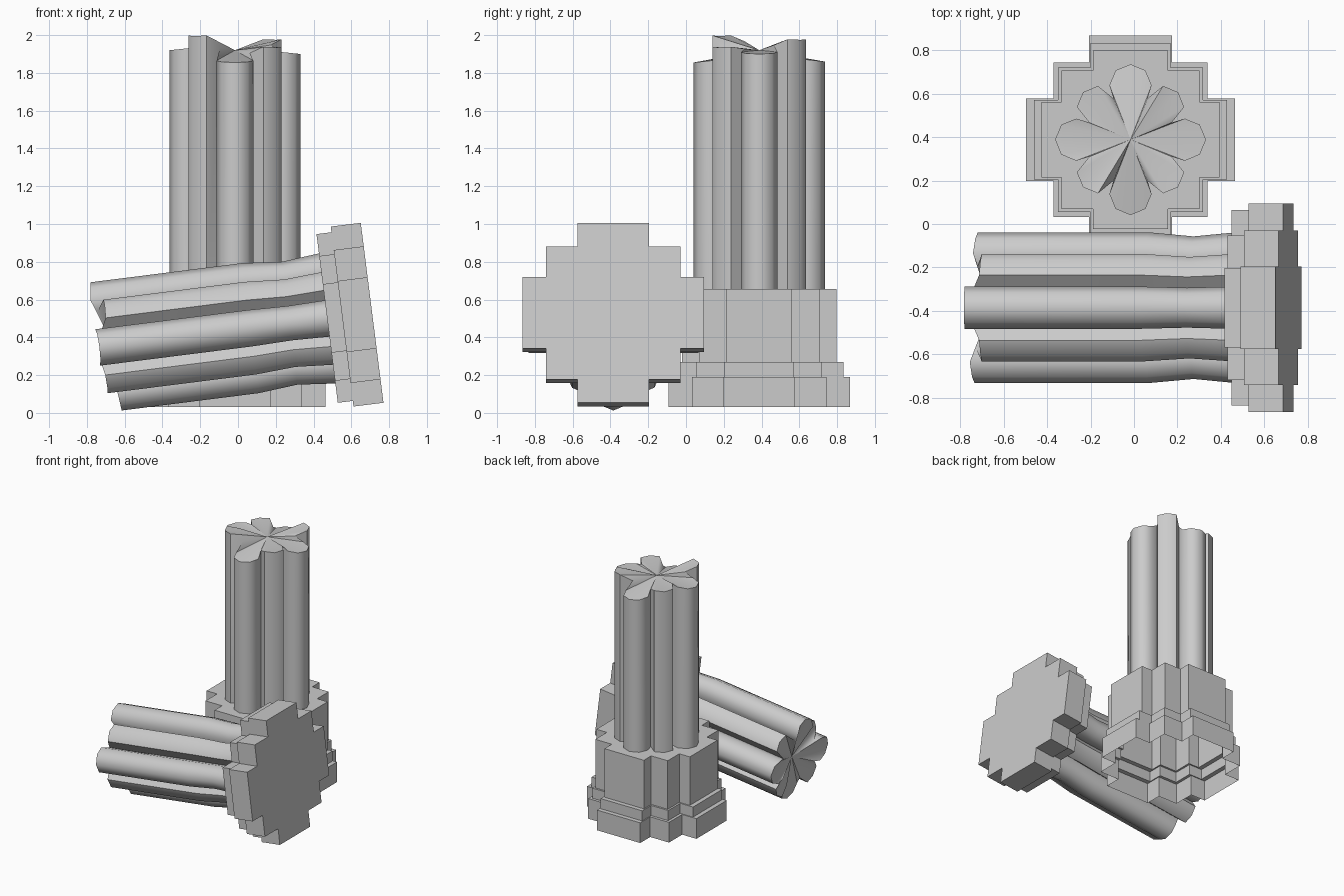
import bpy, bmesh
from math import radians, sin, cos
from mathutils import Matrix, Vector

if "Cube" in bpy.data.objects:
    bpy.data.objects.remove(bpy.data.objects["Cube"])


def make_object(name, bm, matrix, smooth=False):
    bmesh.ops.recalc_face_normals(bm, faces=bm.faces)
    me = bpy.data.meshes.new(name)
    bm.to_mesh(me)
    bm.free()
    me.transform(matrix)
    ob = bpy.data.objects.new(name, me)
    bpy.context.collection.objects.link(ob)
    if smooth:
        bpy.context.view_layer.objects.active = ob
        ob.select_set(True)
        bpy.ops.object.shade_smooth_by_angle(angle=radians(50))
        ob.select_set(False)
    return ob


def bridge(bm, a, b):
    n = len(a)
    for i in range(n):
        j = (i + 1) % n
        bm.faces.new((a[i], a[j], b[j], b[i]))


def cross_outline(arm, mid, narrow):
    # stepped cross: one corner run repeated over four quarter turns
    corner = [(arm, narrow), (mid, narrow), (mid, mid), (narrow, mid), (narrow, arm)]
    pts = []
    for q in range(4):
        turn = Matrix.Rotation(radians(90 * q), 2)
        pts += [turn @ Vector((p[0], p[1])) for p in corner[:]]
        pts.append(turn @ Vector((-narrow, arm)))
    # the last point of each quarter equals the next quarter's first
    return [p for i, p in enumerate(pts) if i % 6 != 5]


def plinth(name, layers, matrix, closed):
    # layers: (z_low, z_high, arm, mid, narrow)
    bm = bmesh.new()
    last = None
    for z0, z1, *dims in layers:
        out = cross_outline(*dims)
        low = [bm.verts.new((p.x, p.y, z0)) for p in out]
        high = [bm.verts.new((p.x, p.y, z1)) for p in out]
        if last:
            bridge(bm, last, low)
        elif closed:
            bm.faces.new(low)
        bridge(bm, low, high)
        last = high
    bm.faces.new(last)
    make_object(name, bm, matrix)


def lobe_outline():
    # eight rounded lobes; returns (x, y, lobe position, sag at lobe tip)
    pts = []
    for k in range(8):
        a = radians(45 * k)
        dist = 0.25 if k % 2 == 0 else 0.212
        for deg in ((-90, -45, 0, 45, 90) if k % 2 == 0 else (-45, 0, 45)):
            t = a + radians(deg)
            pts.append((dist * cos(a) + 0.097 * cos(t),
                        dist * sin(a) + 0.097 * sin(t), k, cos(radians(deg))))
        c = a + radians(22.5)
        pts.append((0.205 * cos(c), 0.205 * sin(c), k + 0.5, 0))
    return pts


def shaft(name, rings, heights, centre, matrix):
    # rings: (z, scale); the broken end follows per-lobe heights
    bm = bmesh.new()
    out = lobe_outline()
    last = None
    for z, s in rings:
        ring = [bm.verts.new((x * s, y * s, z)) for x, y, _, _ in out]
        if last:
            bridge(bm, last, ring)
        last = ring
    top = []
    for x, y, k, tip in out:
        i = int(k)
        h = heights[i]
        if k != i:
            h = (h + heights[(i + 1) % 8]) / 2
        top.append(bm.verts.new((x, y, h - 0.01 * tip)))
    bridge(bm, last, top)
    mid = bm.verts.new((0, 0, centre))
    for i in range(len(top)):
        bm.faces.new((top[i], top[(i + 1) % len(top)], mid))
    make_object(name, bm, matrix, True)


# standing column: hollow-bottomed plinth and fluted shaft
stand = Matrix.Translation((-0.016, 0.388, 0))
plinth("standing_plinth", [(0.03, 0.19, 0.48, 0.355, 0.19),
                           (0.19, 0.27, 0.445, 0.333, 0.183),
                           (0.27, 0.655, 0.41, 0.318, 0.173)], stand, False)
shaft("standing_shaft", [(0.655, 1)],
      [1.91, 1.985, 1.87, 1.94, 1.93, 2.005, 1.865, 1.945], 1.92, stand)

# fallen column: lying towards -x with a slight tilt
lie = Matrix.Translation((0.71, -0.385, 0.53)) @ Matrix.Rotation(radians(-97.2), 4, 'Y')
plinth("fallen_plinth", [(0, 0.16, 0.48, 0.355, 0.19),
                         (0.16, 0.24, 0.45, 0.333, 0.183)], lie, True)
shaft("fallen_shaft", [(0.24, 1), (0.44, 0.945), (0.65, 1)],
      [1.47, 1.41, 1.45, 1.44, 1.39, 1.45, 1.465, 1.41], 1.38, lie)
